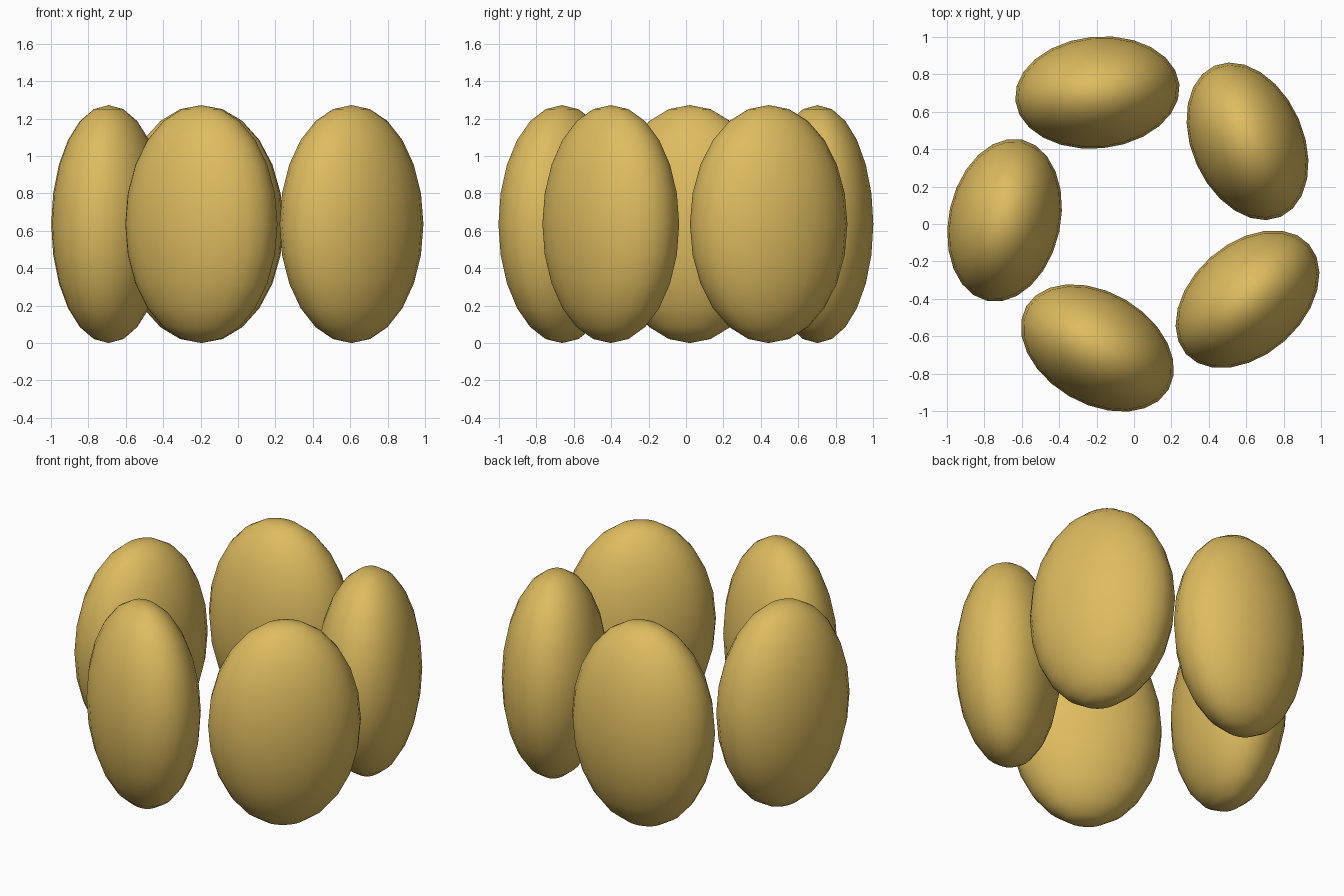
import bpy
from math import cos, sin, radians

cube = bpy.data.objects.get("Cube")
if cube:
    bpy.data.objects.remove(cube, do_unlink=True)

# Single warm gold colour
gold = bpy.data.materials.new("warm_gold")
gold.use_nodes = True
colour = (0.73, 0.50, 0.115, 1)
gold.diffuse_color = colour
bsdf = next(n for n in gold.node_tree.nodes if n.type == "BSDF_PRINCIPLED")
bsdf.inputs["Base Color"].default_value = colour
bsdf.inputs["Roughness"].default_value = 0.6

COUNT = 5
RING_RADIUS = 0.718
CENTRE = (0.026, 0.02)
HALF_SIZE = (0.441, 0.299, 0.636)   # along the ring, across it, upright
TWIST = -12.3                       # each petal turns slightly off the tangent


def add_petal(index):
    """One upright flattened ellipsoid standing on the ring."""
    angle = 36 + index * 360 / COUNT
    a = radians(angle)
    bpy.ops.mesh.primitive_uv_sphere_add(
        segments=24, ring_count=12, radius=1,
        location=(CENTRE[0] + RING_RADIUS * cos(a),
                  CENTRE[1] + RING_RADIUS * sin(a), HALF_SIZE[2]),
        rotation=(0, 0, radians(angle + 90 + TWIST)))
    petal = bpy.context.object
    petal.name = f"petal_{index + 1}"
    petal.scale = HALF_SIZE
    bpy.ops.object.transform_apply(location=False, rotation=False, scale=True)
    bpy.ops.object.shade_smooth()
    petal.data.materials.append(gold)


# Ring of petals
for i in range(COUNT):
    add_petal(i)
